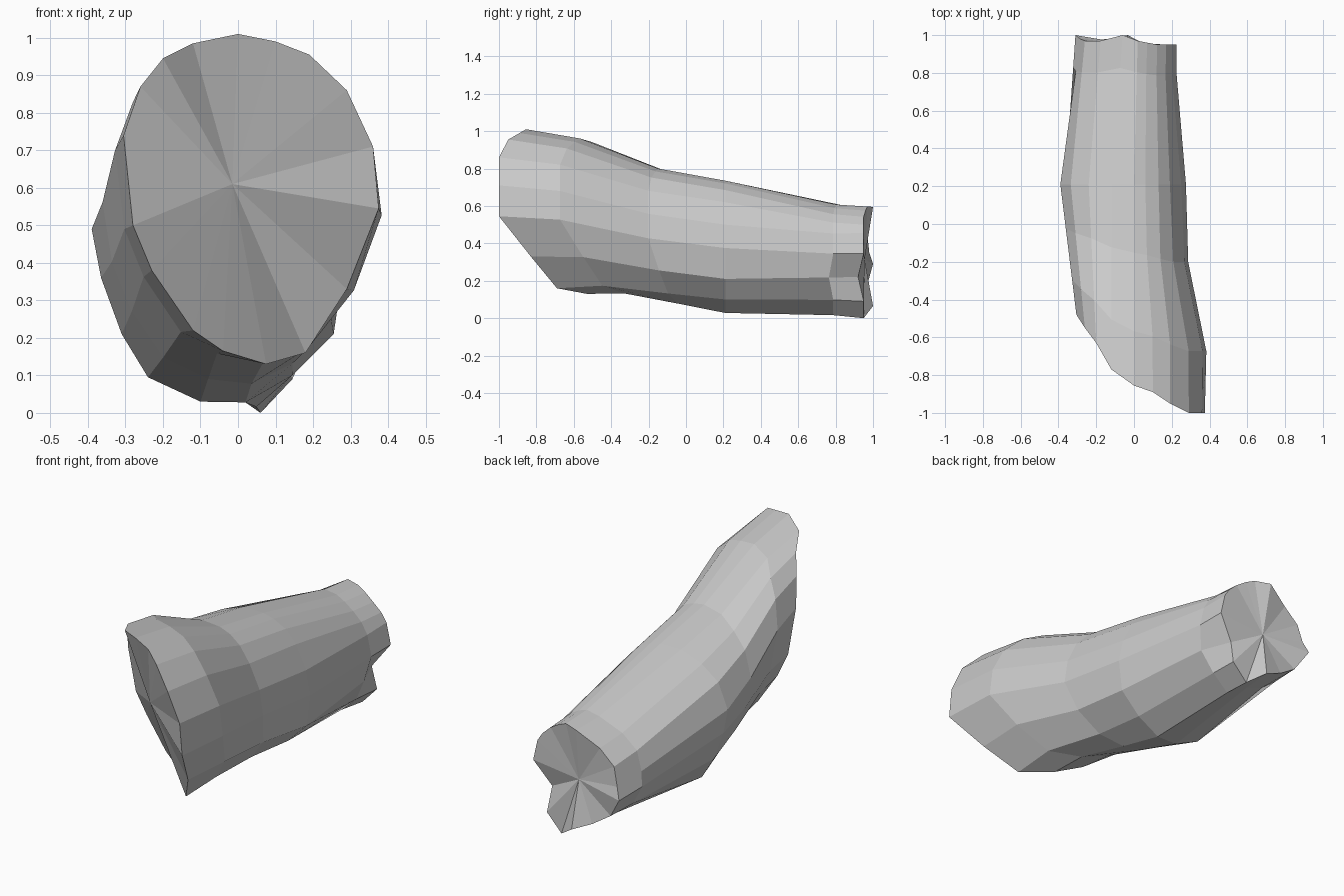
import bpy, bmesh
from mathutils import Vector

if "Cube" in bpy.data.objects:
    bpy.data.objects.remove(bpy.data.objects["Cube"])

# Slanted front rim (x, y, z), from the top towards +x
RIM = [(0, -.855, 1.01), (.1, -.89, .99), (.19, -.95, .955), (.29, -1, .86),
       (.36, -1, .71), (.375, -1, .545), (.29, -.83, .33), (.18, -.69, .16),
       (.075, -.53, .13), (-.04, -.45, .165), (-.12, -.43, .22), (-.23, -.43, .38),
       (-.28, -.45, .5), (-.305, -.48, .74), (-.26, -.55, .87), (-.2, -.63, .945),
       (-.12, -.77, .985)]

# Middle cross-section (x, z)
WAIST = [(0, .735), (.06, .72), (.13, .685), (.19, .62), (.25, .5), (.275, .375),
         (.255, .21), (.145, .1), (.02, .028), (-.1, .03), (-.24, .095), (-.31, .21),
         (-.365, .36), (-.39, .49), (-.335, .62), (-.24, .69), (-.12, .735)]

# Notched rear rim (x, y, z)
REAR = [(.02, .97, .597), (.07, .96, .575), (.123, .95, .542), (.17, .95, .5),
        (.2, .95, .455), (.225, .95, .345), (.135, .92, .22), (.145, .95, .09),
        (.06, .95, 0), (-.033, 1, .065), (-.14, .98, .115), (-.24, .97, .18),
        (-.31, 1, .29), (-.285, .98, .35), (-.26, .97, .445), (-.177, .97, .52),
        (-.06, 1, .595)]

NOTCH = 6
rim = [Vector(p) for p in RIM]
waist = [Vector((x, .21, z)) for x, z in WAIST]
rear = [Vector(p) for p in REAR]


def blend(a, b, t, right=0, top=0, bottom=0, notch=0):
    """Ring between two others, nudged at its right, top and bottom."""
    ring = [p.lerp(q, t) for p, q in zip(a, b)]
    x_max = max(p.x for p in ring)
    z_lo, z_hi = min(p.z for p in ring), max(p.z for p in ring)
    for i, p in enumerate(ring):
        h = (p.z - z_lo) / (z_hi - z_lo)
        p.x += right * max(p.x, 0) / x_max + (notch if i == NOTCH else 0)
        p.z += bottom + (top - bottom) * h
    return ring


rings = [rim,
         blend(rim, waist, .27, right=.035, top=.025, bottom=.03),
         blend(rim, waist, .66, right=-.022, top=-.028, bottom=.015),
         waist,
         blend(rear, waist, .22, right=-.01, top=-.02, bottom=.01, notch=.045),
         rear]

# Loft the rings into a bent tube
bm = bmesh.new()
loops = [[bm.verts.new(p) for p in ring] for ring in rings]
n = len(rim)
for a, b in zip(loops, loops[1:]):
    for i in range(n):
        j = (i + 1) % n
        bm.faces.new((a[i], a[j], b[j], b[i]))

# Close both ends with triangle fans
for loop, centre in ((loops[0], (-.015, -.71, .61)), (loops[-1], (-.045, .955, .315))):
    c = bm.verts.new(centre)
    for i in range(n):
        bm.faces.new((loop[i], loop[(i + 1) % n], c))

bmesh.ops.recalc_face_normals(bm, faces=bm.faces)
mesh = bpy.data.meshes.new("bent_trunk")
bm.to_mesh(mesh)
bm.free()
bpy.context.collection.objects.link(bpy.data.objects.new("bent_trunk", mesh))
